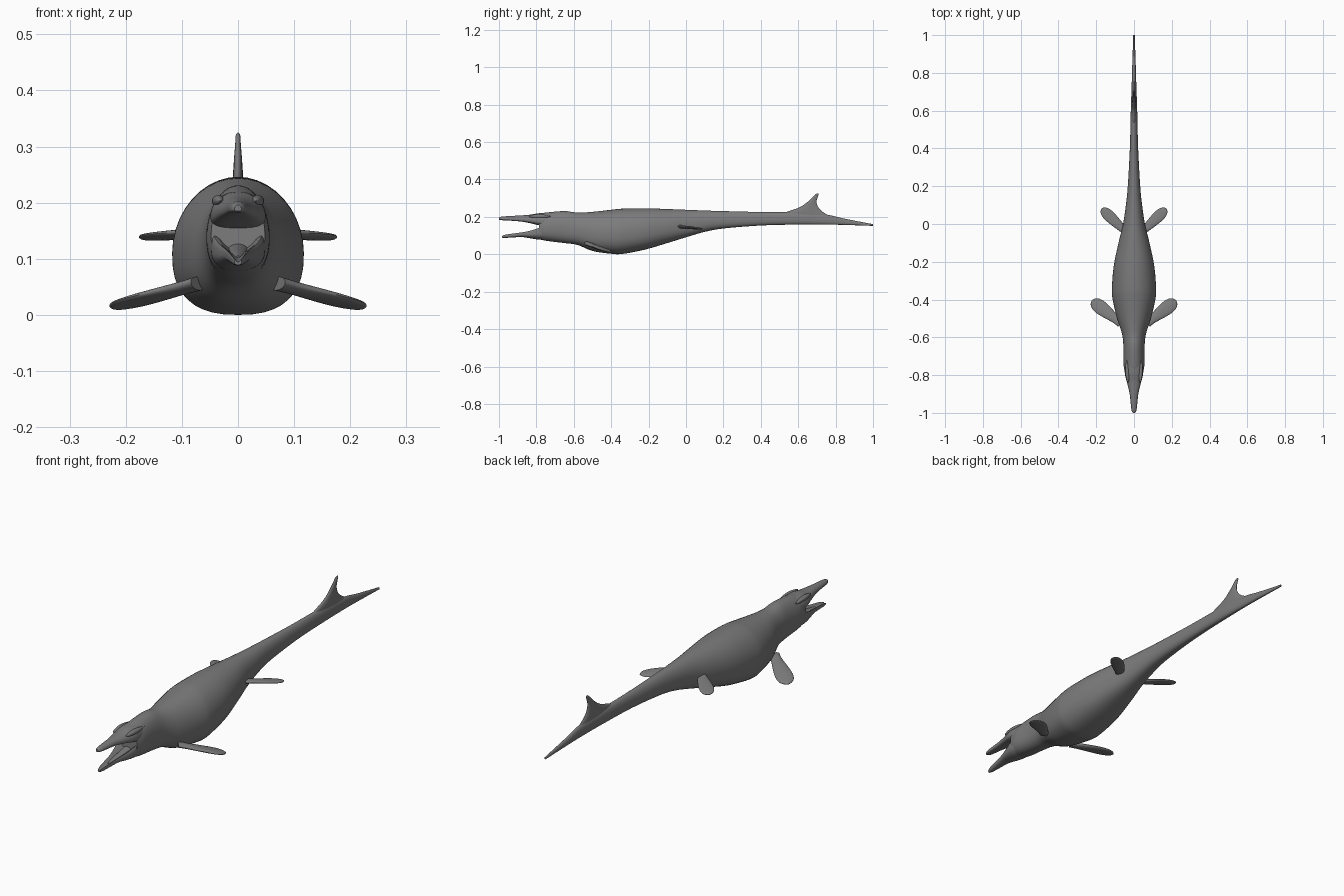
import bpy, bmesh, math
from mathutils import Vector

if "Cube" in bpy.data.objects:
    bpy.data.objects.remove(bpy.data.objects["Cube"])

skin = bpy.data.materials.new("grey skin")
skin.use_nodes = True
GREY = (0.2, 0.2, 0.2, 1)
skin.diffuse_color = GREY
skin.node_tree.nodes["Principled BSDF"].inputs["Base Color"].default_value = GREY


def smooth_stations(rows, steps):
    """Refine a list of stations with a Catmull-Rom curve."""
    out = []
    last = len(rows) - 1
    for i in range(last):
        p0, p1 = rows[max(i - 1, 0)], rows[i]
        p2, p3 = rows[i + 1], rows[min(i + 2, last)]
        for k in range(steps):
            t = k / steps
            out.append([b + 0.5 * t * (c - a + t * (2 * a - 5 * b + 4 * c - d
                        + t * (3 * (b - c) + d - a)))
                        for a, b, c, d in zip(p0, p1, p2, p3)])
    return out + [list(rows[-1])]


def loft(name, rings, mirror=False):
    """Skin closed rings of points and cap both ends."""
    bm = bmesh.new()
    loops = [[bm.verts.new(p) for p in ring] for ring in rings]
    n = len(loops[0])
    for a, b in zip(loops, loops[1:]):
        for i in range(n):
            j = (i + 1) % n
            bm.faces.new((a[i], a[j], b[j], b[i]))
    bm.faces.new(loops[0])
    bm.faces.new(loops[-1])
    bmesh.ops.recalc_face_normals(bm, faces=bm.faces)
    mesh = bpy.data.meshes.new(name)
    bm.to_mesh(mesh)
    bm.free()
    mesh.materials.append(skin)
    obj = bpy.data.objects.new(name, mesh)
    bpy.context.collection.objects.link(obj)
    if mirror:
        obj.modifiers.new("mirror", 'MIRROR').use_bisect_axis[0] = False
    bpy.ops.object.select_all(action='DESELECT')
    obj.select_set(True)
    bpy.context.view_layer.objects.active = obj
    bpy.ops.object.shade_smooth_by_angle(angle=math.radians(50))
    return obj


def angles(n):
    return [2 * math.pi * i / n for i in range(n)]


def power(v, e):
    return math.copysign(abs(v) ** e, v)


def body_ring(y, w, low, high, belly=2.5, widest=0.45, scoop=False):
    """Egg-shaped cross-section; scoop hollows its upper side."""
    mid = low + (high - low) * widest
    ring = []
    for a in angles(40):
        c, s = math.cos(a), math.sin(a)
        if s < 0:
            x, z = power(c, 2 / belly), mid + (mid - low) * power(s, 2 / belly)
        else:
            lift = 4 * s * (1 - s) if scoop else s
            x, z = c, mid + (high - mid) * lift
        ring.append((w * x, y, z))
    return ring


# Trunk and tail: y, half width, bottom, top
TRUNK = [
    (-0.785, 0.048, 0.080, 0.218), (-0.74, 0.056, 0.071, 0.224),
    (-0.65, 0.056, 0.060, 0.231), (-0.58, 0.064, 0.050, 0.223),
    (-0.5, 0.090, 0.018, 0.227), (-0.4, 0.113, 0.003, 0.238),
    (-0.34, 0.117, 0.002, 0.244), (-0.22, 0.107, 0.025, 0.246),
    (-0.1, 0.082, 0.060, 0.242), (0, 0.058, 0.091, 0.238),
    (0.1, 0.043, 0.120, 0.234), (0.2, 0.033, 0.138, 0.231),
    (0.4, 0.022, 0.154, 0.226), (0.6, 0.017, 0.159, 0.224),
    (0.75, 0.012, 0.159, 0.212), (0.85, 0.009, 0.157, 0.190),
    (1, 0.004, 0.152, 0.161)]
loft("trunk_and_tail", [body_ring(*r) for r in smooth_stations(TRUNK, 5)])

# Open jaws, both rooted inside the head
UPPER = [
    (-1, 0.006, 0.185, 0.196), (-0.98, 0.014, 0.182, 0.202),
    (-0.9, 0.023, 0.177, 0.207), (-0.84, 0.037, 0.168, 0.211),
    (-0.785, 0.049, 0.155, 0.2195), (-0.7, 0.045, 0.140, 0.222)]
loft("upper_jaw", [body_ring(*r, 3, 0.35) for r in smooth_stations(UPPER, 5)])

LOWER = [
    (-0.985, 0.006, 0.089, 0.098), (-0.96, 0.013, 0.088, 0.106),
    (-0.88, 0.025, 0.092, 0.117), (-0.83, 0.038, 0.085, 0.127),
    (-0.78, 0.048, 0.078, 0.142), (-0.7, 0.045, 0.075, 0.150)]
loft("lower_jaw", [body_ring(*r, 2.2, 0.55, True)
                   for r in smooth_stations(LOWER, 5)])

# Tongue lying in the lower jaw
TONGUE = [(-0.92, 0.004, 0.101, 0.105), (-0.87, 0.012, 0.101, 0.114),
          (-0.76, 0.022, 0.100, 0.130)]
loft("tongue", [body_ring(*r) for r in smooth_stations(TONGUE, 4)])

# Low brow ridges above the eyes
BROW = [(-0.84, 0.001), (-0.825, 0.007), (-0.79, 0.011),
        (-0.75, 0.008), (-0.72, 0.001)]
loft("brow_ridges", [
    [(0.032 + (y + 0.84) * 0.06 + r * math.cos(a), y, 0.203 + r * math.sin(a))
     for a in angles(14)] for y, r in smooth_stations(BROW, 4)], mirror=True)


# Paddle flippers: share of length, half chord, half thickness
PADDLE = [(0, 0.62, 1.2), (0.2, 0.64, 1.1), (0.45, 0.86, 1), (0.7, 1, 0.85),
          (0.87, 0.86, 0.7), (0.96, 0.5, 0.55), (1, 0.08, 0.2)]


def flippers(name, root, tip, chord, thick, tilt):
    root, tip = Vector(root), Vector(tip)
    along = tip - root
    across = Vector((-along.y, along.x, 0)).normalized()
    across.z = tilt
    rings = []
    for t, c, h in smooth_stations(PADDLE, 4):
        centre = root + along * t
        rings.append([centre + across * (chord * c * math.cos(a))
                      + Vector((0, 0, thick * h * math.sin(a)))
                      for a in angles(24)])
    loft(name, rings, mirror=True)


flippers("front_flippers", (0.07, -0.525, 0.056), (0.224, -0.405, 0.013),
         0.037, 0.010, -0.1)
flippers("rear_flippers", (0.03, -0.055, 0.150), (0.172, 0.082, 0.137),
         0.030, 0.008, -0.12)

# Upright tail fin: height, front edge, rear edge, half thickness
FIN = [(0.19, 0.46, 0.80, 0.010), (0.222, 0.525, 0.738, 0.011),
       (0.25, 0.605, 0.708, 0.009), (0.28, 0.650, 0.698, 0.007),
       (0.305, 0.676, 0.704, 0.005), (0.32, 0.692, 0.709, 0.004),
       (0.325, 0.700, 0.707, 0.001)]
loft("tail_fin", [
    [(w * math.sin(a), (f + b) / 2 + (b - f) / 2 * math.cos(a), z)
     for a in angles(24)] for z, f, b, w in smooth_stations(FIN, 4)])
